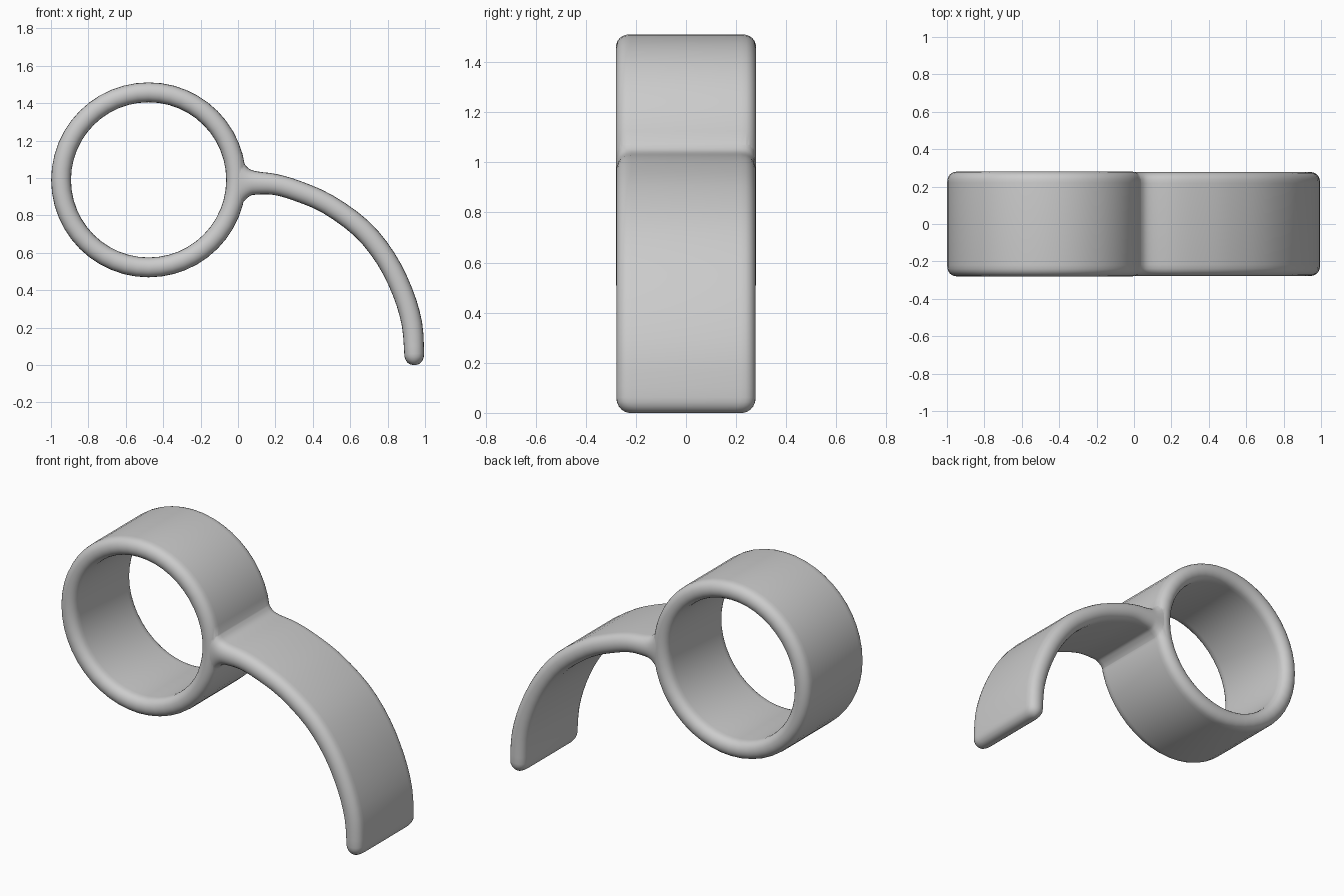
import bpy, bmesh, math
from mathutils import Vector

if "Cube" in bpy.data.objects:
    bpy.data.objects.remove(bpy.data.objects["Cube"], do_unlink=True)

grey = bpy.data.materials.new("light grey")
grey.use_nodes = True
grey.diffuse_color = (0.6, 0.6, 0.6, 1)
grey.node_tree.nodes["Principled BSDF"].inputs["Base Color"].default_value = (0.6, 0.6, 0.6, 1)

HALF_WIDTH = 0.28


def section(half_thick, half_width, cap=0.06, steps=6):
    """Flat strip with rounded edges, as (thickness, width) offsets."""
    pts = []
    for side in (1, -1):
        for i in range(steps * 2 + 1):
            a = math.pi * i / (steps * 2)
            pts.append((side * half_thick * math.cos(a),
                        side * (half_width - cap + cap * math.sin(a) ** 0.8)))
    return pts


def sweep(name, stations, closed):
    """Skin sections placed at (centre, normal, half thickness, half width)."""
    bm = bmesh.new()
    loops = []
    for centre, normal, h, w in stations:
        loops.append([bm.verts.new(centre + normal * t + Vector((0, y, 0)))
                      for t, y in section(h, w)])
    n = len(loops[0])
    for k in range(len(loops) if closed else len(loops) - 1):
        a, b = loops[k], loops[(k + 1) % len(loops)]
        for i in range(n):
            j = (i + 1) % n
            bm.faces.new((a[i], a[j], b[j], b[i]))
    if not closed:
        bm.faces.new(loops[0])
        bm.faces.new(loops[-1])
    bmesh.ops.recalc_face_normals(bm, faces=bm.faces)
    mesh = bpy.data.meshes.new(name)
    bm.to_mesh(mesh)
    bm.free()
    mesh.materials.append(grey)
    obj = bpy.data.objects.new(name, mesh)
    bpy.context.collection.objects.link(obj)
    return obj


# Round band
stations = []
for i in range(48):
    a = math.tau * i / 48
    d = Vector((math.cos(a), 0, math.sin(a)))
    stations.append((Vector((-0.478, 0, 0.99)) + d * 0.468, d, 0.053, HALF_WIDTH))
ring = sweep("ring", stations, True)

# Curved arm: x, z, half thickness, flaring where it meets the band
path = [(-0.015, 0.985, 0.18), (0.01, 0.98, 0.145), (0.03, 0.978, 0.105),
        (0.06, 0.975, 0.074), (0.1, 0.973, 0.062), (0.2, 0.965, 0.056),
        (0.32, 0.93, 0.055), (0.48, 0.86, 0.054), (0.66, 0.73, 0.055),
        (0.79, 0.57, 0.055), (0.88, 0.39, 0.055), (0.93, 0.22, 0.055),
        (0.942, 0.06, 0.053)]
keys = [Vector(p) for p in path]
dense = []
for k in range(len(keys) - 1):
    p0, p1, p2 = keys[max(k - 1, 0)], keys[k], keys[k + 1]
    p3 = keys[min(k + 2, len(keys) - 1)]
    for s in range(3):
        t = s / 3
        dense.append(0.5 * (2 * p1 + (p2 - p0) * t + (2 * p0 - 5 * p1 + 4 * p2 - p3) * t * t
                            + (3 * p1 - p0 - 3 * p2 + p3) * t ** 3))
dense.append(keys[-1])

stations = []
for k, p in enumerate(dense):
    d = dense[min(k + 1, len(dense) - 1)] - dense[max(k - 1, 0)]
    normal = Vector((-d.y, 0, d.x)).normalized()
    if p.x < 0.07:
        normal = Vector((0, 0, 1))
    stations.append((Vector((p.x, 0, p.y)), normal, p.z, HALF_WIDTH - 0.002))

# Rounded tip
for i in range(1, 6):
    a = math.radians(84) * i / 5
    stations.append((Vector((0.942, 0, 0.06 - 0.06 * math.sin(a))), Vector((1, 0, 0)),
                     0.053 * math.cos(a) ** 0.8,
                     HALF_WIDTH - 0.002 - 0.055 * (1 - math.cos(a))))
arm = sweep("arm", stations, False)

# Fuse the arm into the band
union = ring.modifiers.new("fuse", "BOOLEAN")
union.operation = "UNION"
union.solver = "EXACT"
union.object = arm
bpy.ops.object.select_all(action="DESELECT")
bpy.context.view_layer.objects.active = ring
ring.select_set(True)
bpy.ops.object.modifier_apply(modifier=union.name)
bpy.data.objects.remove(arm, do_unlink=True)
ring.name = "ring_with_curved_arm"
bpy.ops.object.shade_smooth_by_angle(angle=math.radians(40))
